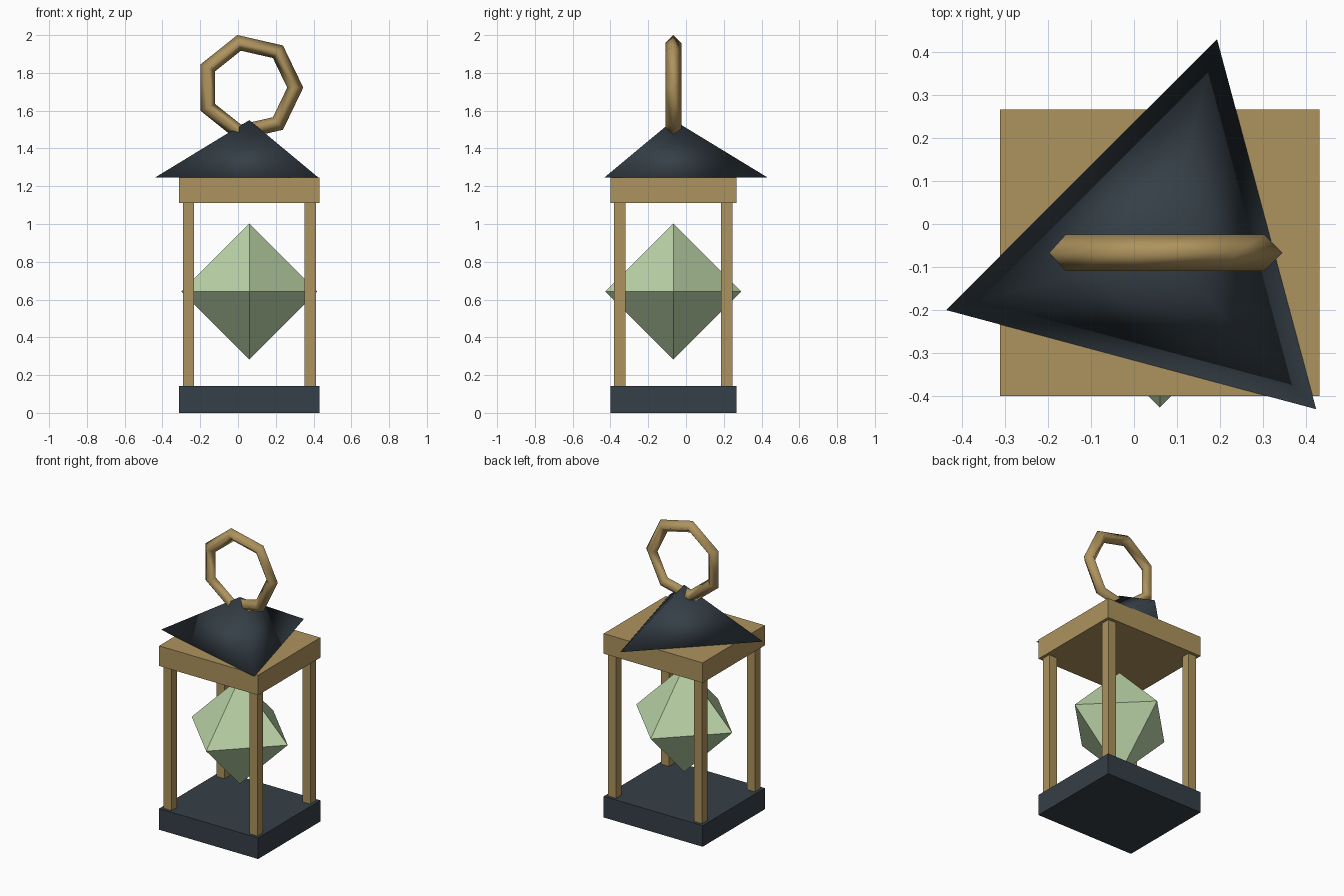
import bpy
from math import radians, pi

if "Cube" in bpy.data.objects:
    bpy.data.objects.remove(bpy.data.objects["Cube"])

CX, CY = 0.06, -0.067   # lantern axis


def material(name, rgb):
    m = bpy.data.materials.new(name)
    m.diffuse_color = (*rgb, 1)
    m.use_nodes = True
    m.node_tree.nodes["Principled BSDF"].inputs["Base Color"].default_value = m.diffuse_color
    return m


brass = material("brass", (0.42, 0.29, 0.11))
iron = material("dark_iron", (0.036, 0.05, 0.063))
glow = material("pale_green", (0.50, 0.66, 0.39))


def finish(name, mat, smooth=False):
    ob = bpy.context.object
    ob.name = name
    ob.data.materials.append(mat)
    if smooth:
        bpy.ops.object.shade_smooth()
    return ob


def box(name, x, y, z0, z1, sx, sy, mat):
    bpy.ops.mesh.primitive_cube_add(size=1, location=(x, y, (z0 + z1) / 2))
    bpy.context.object.scale = (sx, sy, z1 - z0)
    bpy.ops.object.transform_apply(location=False, rotation=False, scale=True)
    return finish(name, mat)


# base and top plates
box("base", CX, CY, 0, 0.143, 0.743, 0.667, iron)
box("top_plate", CX, CY, 1.111, 1.247, 0.743, 0.667, brass)

# four corner posts
for sx, side in ((-1, "left"), (1, "right")):
    for sy, end in ((-1, "front"), (1, "back")):
        box(f"{end}_{side}_post", CX + sx * 0.322, CY + sy * 0.283,
            0.143, 1.111, 0.06, 0.06, brass)

# three-sided roof, one corner turned to 75 degrees
bpy.ops.mesh.primitive_cone_add(vertices=3, radius1=0.515, radius2=0, depth=0.303,
                                location=(CX, CY, 1.247 + 0.1515),
                                rotation=(0, 0, radians(75 - 90)))
finish("roof", iron, smooth=True)

# octahedral light
bpy.ops.mesh.primitive_cone_add(vertices=4, radius1=0.36, radius2=0, depth=0.36,
                                end_fill_type='NOTHING', location=(CX, CY, 0.642 + 0.18))
light = finish("light_crystal", glow)
bpy.context.view_layer.update()
mirror = light.modifiers.new("lower_half", 'MIRROR')
mirror.use_axis = (False, False, True)
pivot = bpy.data.objects.new("crystal_mirror_centre", None)
pivot.location = (CX, CY, 0.642)
pivot.hide_render = True
bpy.context.collection.objects.link(pivot)
mirror.mirror_object = pivot

# seven-sided carrying ring
bpy.ops.mesh.primitive_torus_add(major_segments=7, minor_segments=4,
                                 major_radius=0.243, minor_radius=0.0425,
                                 location=(CX, CY, 1.722), rotation=(pi / 2, 0, 0))
finish("carrying_ring", brass, smooth=True)
